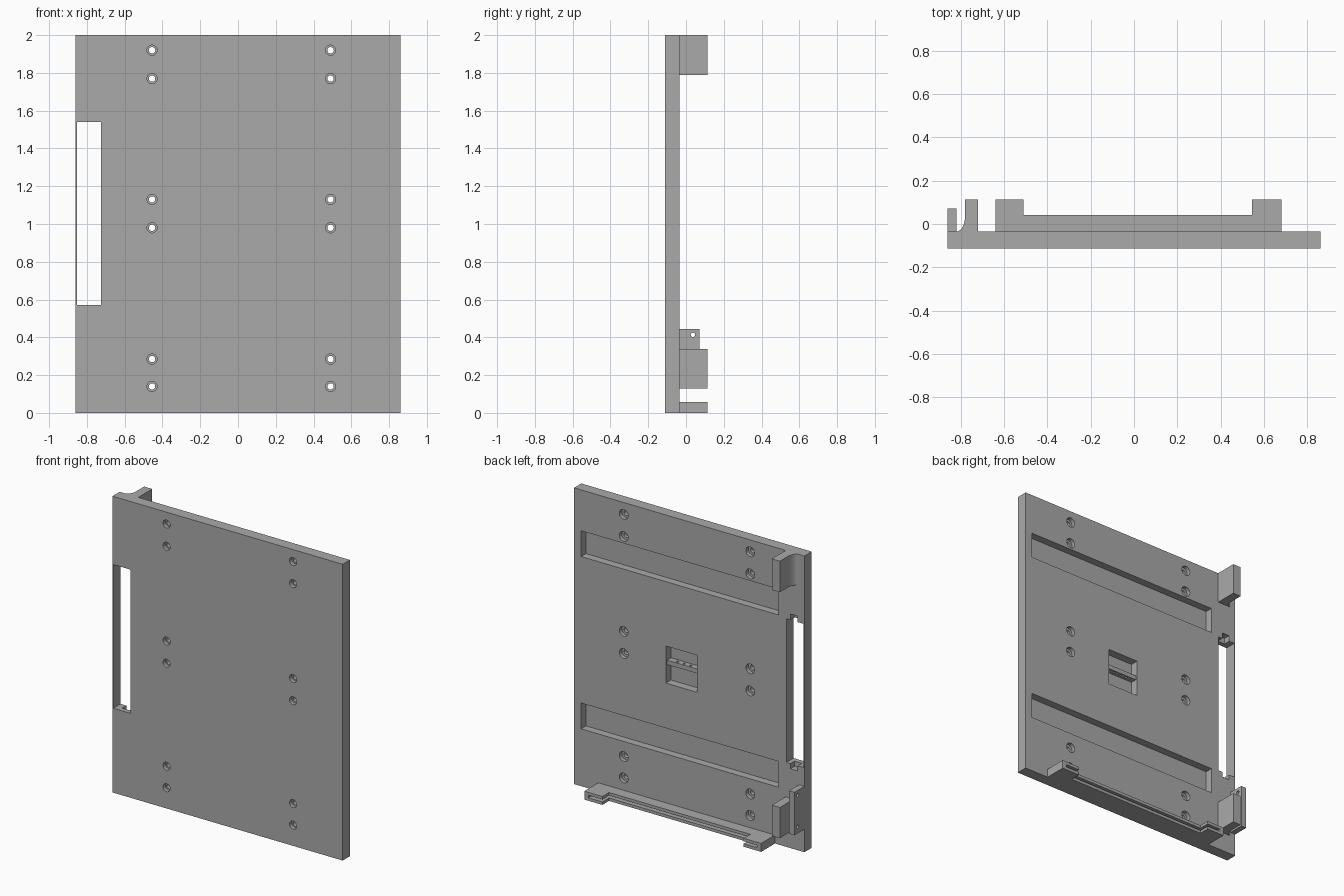
import bpy, bmesh, math
from mathutils import Vector

cube = bpy.data.objects.get("Cube")
if cube:
    bpy.data.objects.remove(cube)

grey = bpy.data.materials.new("plain grey")
grey.use_nodes = True
GREY = (0.4, 0.4, 0.4, 1)
grey.diffuse_color = GREY
grey.node_tree.nodes["Principled BSDF"].inputs["Base Color"].default_value = GREY

FRONT, BACK = -0.112, -0.035


def finish(name, bm):
    bmesh.ops.recalc_face_normals(bm, faces=bm.faces)
    mesh = bpy.data.meshes.new(name)
    bm.to_mesh(mesh)
    bm.free()
    obj = bpy.data.objects.new(name, mesh)
    mesh.materials.append(grey)
    bpy.context.scene.collection.objects.link(obj)
    return obj


def prism(name, outline, z0, z1):
    """Extrude an outline in x and y upward from z0 to z1."""
    bm = bmesh.new()
    face = bm.faces.new([bm.verts.new((x, y, z0)) for x, y in outline])
    out = bmesh.ops.extrude_face_region(bm, geom=[face])
    top = [v for v in out["geom"] if isinstance(v, bmesh.types.BMVert)]
    bmesh.ops.translate(bm, verts=top, vec=(0, 0, z1 - z0))
    return finish(name, bm)


def box(name, x0, x1, y0, y1, z0, z1):
    return prism(name, [(x0, y0), (x1, y0), (x1, y1), (x0, y1)], z0, z1)


def lathe(name, centre, axis, steps, sides=20):
    """Closed round solid from (distance along axis, radius) steps."""
    bm = bmesh.new()
    turn = Vector(axis).to_track_quat('Z', 'Y')
    rings = []
    for d, r in steps:
        ring = []
        for i in range(sides):
            a = math.tau * i / sides
            p = Vector((r * math.cos(a), r * math.sin(a), d))
            ring.append(bm.verts.new(Vector(centre) + turn @ p))
        rings.append(ring)
    for low, high in zip(rings, rings[1:]):
        for i in range(sides):
            j = (i + 1) % sides
            bm.faces.new((low[i], low[j], high[j], high[i]))
    bm.faces.new(rings[0])
    bm.faces.new(rings[-1])
    return finish(name, bm)


def cut(target, cutter):
    mod = target.modifiers.new("cut", 'BOOLEAN')
    mod.operation = 'DIFFERENCE'
    mod.solver = 'EXACT'
    mod.object = cutter
    bpy.context.view_layer.objects.active = target
    bpy.context.view_layer.update()
    bpy.ops.object.modifier_apply(modifier=mod.name)
    bpy.data.objects.remove(cutter)


# Back plate
plate = box("mounting_plate", -0.86, 0.86, FRONT, BACK, 0, 2)

# Window near the edge, with shallow notches at both ends
cut(plate, box("window_cutter", -0.853, -0.725, -0.2, 0.1, 0.57, 1.54))
for z0, z1 in ((0.535, 0.6), (1.5, 1.58)):
    cut(plate, box("notch_cutter", -0.81, -0.755, -0.08, 0.1, z0, z1))

# Long recesses and the small central pocket
for z0, z1 in ((0.387, 0.561), (1.55, 1.724)):
    cut(plate, box("recess_cutter", -0.666, 0.808, -0.087, 0.1, z0, z1))
cut(plate, box("pocket_cutter", -0.056, 0.175, -0.09, 0.1, 0.865, 1.115))

# Screw holes, widened at the front and the back
STEPS = [(-0.05, 0.027), (0.025, 0.027), (0.025, 0.017),
         (0.05, 0.017), (0.05, 0.033), (0.12, 0.033)]
for x in (-0.455, 0.49):
    for z in (0.14, 0.285, 0.98, 1.13, 1.77, 1.92):
        cut(plate, lathe("hole_cutter", (x, FRONT, z), (0, 1, 0), STEPS))

# Drilled bar across the pocket
bar = box("pocket_bar", -0.056, 0.175, -0.09, -0.048, 0.985, 1.015)
for x in (0.01, 0.06, 0.11):
    cut(bar, lathe("pin_cutter", (x, -0.067, 1), (0, 0, 1),
                   [(-0.1, 0.008), (0.1, 0.008)], 12))

# Corner guides with a hollow flare on the outer side
flare = []
for i in range(7):
    a = math.radians(15 * i)
    flare.append((-0.82 + 0.04 * math.sin(a), BACK + 0.065 * (1 - math.cos(a))))
guide = flare + [(-0.78, 0.113), (-0.72, 0.113), (-0.72, BACK)]
prism("upper_guide", guide, 1.79, 2)
prism("lower_guide", guide, 0.13, 0.337)

# Drilled hinge tab beside the lower guide
tab = box("hinge_tab", -0.86, -0.82, BACK, 0.072, 0.155, 0.445)
for z in (0.2, 0.413):
    cut(tab, lathe("tab_cutter", (-0.84, 0.037, z), (1, 0, 0),
                   [(-0.1, 0.012), (0.1, 0.012)], 16))

# Bottom rail with two wide ends and a thin groove
rail = prism("bottom_rail", [
    (-0.64, BACK), (0.68, BACK), (0.68, 0.113), (0.545, 0.113),
    (0.545, 0.042), (-0.51, 0.042), (-0.51, 0.113), (-0.64, 0.113)], 0, 0.057)
cut(rail, box("groove_cutter", -0.61, 0.65, 0.01, 0.2, 0.02, 0.037))
